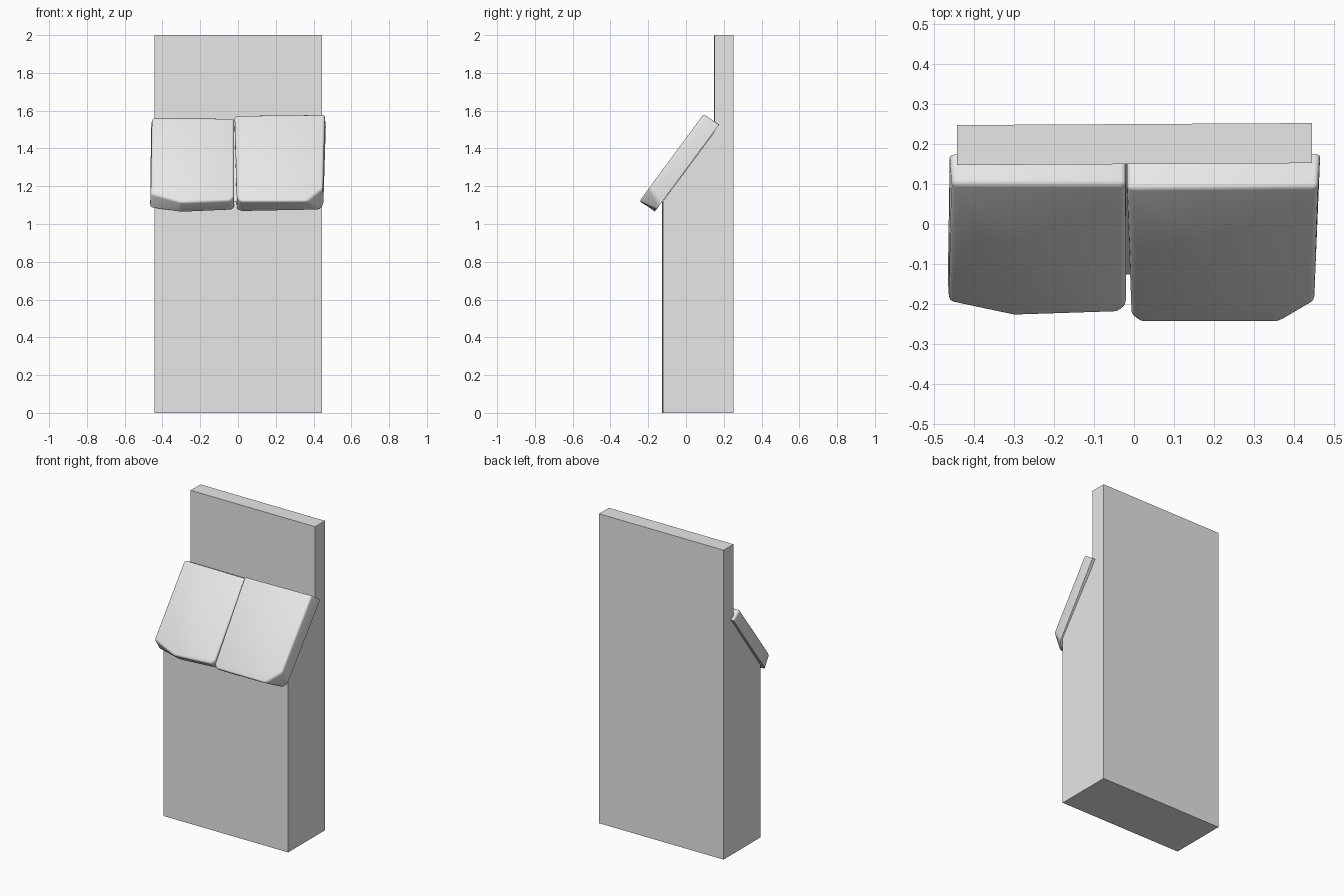
import bpy, bmesh, math
from mathutils import Vector

cube = bpy.data.objects.get("Cube")
if cube:
    bpy.data.objects.remove(cube, do_unlink=True)

grey = bpy.data.materials.new("light grey")
grey.use_nodes = True
grey.diffuse_color = (0.8, 0.8, 0.8, 1)
grey.node_tree.nodes["Principled BSDF"].inputs["Base Color"].default_value = (0.8, 0.8, 0.8, 1)


def loft(name, ring_a, ring_b):
    """Closed solid between two matching outlines; ring_b gets the soft rim."""
    bm = bmesh.new()
    a = [bm.verts.new(p) for p in ring_a]
    b = [bm.verts.new(p) for p in ring_b]
    bm.faces.new(a)
    bm.faces.new(b)
    for i in range(len(a)):
        j = (i + 1) % len(a)
        bm.faces.new((a[i], a[j], b[j], b[i]))
    bmesh.ops.recalc_face_normals(bm, faces=bm.faces)
    mesh = bpy.data.meshes.new(name)
    bm.to_mesh(mesh)
    bm.free()
    mesh.materials.append(grey)
    obj = bpy.data.objects.new(name, mesh)
    bpy.context.collection.objects.link(obj)
    return obj


# Tall block with a stepped, sloping front
profile = [(-0.125, 0), (0.25, 0), (0.25, 2), (0.15, 2), (0.15, 1.49), (-0.125, 1.12)]
block = loft("tall_block",
             [(-0.442, y - 0.003, z) for y, z in profile],
             [(0.445, y + 0.002, z) for y, z in profile])

# Slope frame: x across, v up the slope, n out from it
base = Vector((0, -0.165, 1.065))
up = Vector((0, 0.594, 0.804))
out = Vector((0, -0.804, 0.594))


def cushion(name, inner, outer, thickness):
    """Slab lying on the slope with a rounded outer rim and sharp back."""
    obj = loft(name,
               [base + Vector((x, 0, 0)) + up * v for x, v in inner],
               [base + Vector((x, 0, 0)) + up * v + out * thickness for x, v in outer])
    bm = bmesh.new()
    bm.from_mesh(obj.data)
    bm.verts.ensure_lookup_table()
    count = len(inner)
    soft = [e for e in bm.edges if max(v.index for v in e.verts) >= count]
    bmesh.ops.bevel(bm, geom=soft, offset=0.014, segments=3, profile=0.5,
                    affect='EDGES', clamp_overlap=True)
    bm.to_mesh(obj.data)
    bm.free()
    bpy.ops.object.select_all(action='DESELECT')
    obj.select_set(True)
    bpy.context.view_layer.objects.active = obj
    bpy.ops.object.shade_smooth_by_angle(angle=math.radians(50))


cushion("right_slab",
        [(-0.465, 0.03), (-0.30, 0.0), (-0.03, 0.015), (-0.02, 0.04), (-0.02, 0.57), (-0.46, 0.57)],
        [(-0.462, 0.06), (-0.30, 0.0), (-0.04, 0.014), (-0.02, 0.04), (-0.02, 0.556), (-0.455, 0.558)],
        0.083)
cushion("left_slab",
        [(-0.006, 0.02), (0.015, 0.005), (0.43, 0.015), (0.452, 0.05), (0.465, 0.572), (-0.018, 0.57)],
        [(-0.006, 0.02), (0.015, -0.005), (0.36, -0.005), (0.45, 0.083), (0.46, 0.57), (-0.018, 0.563)],
        0.099)
